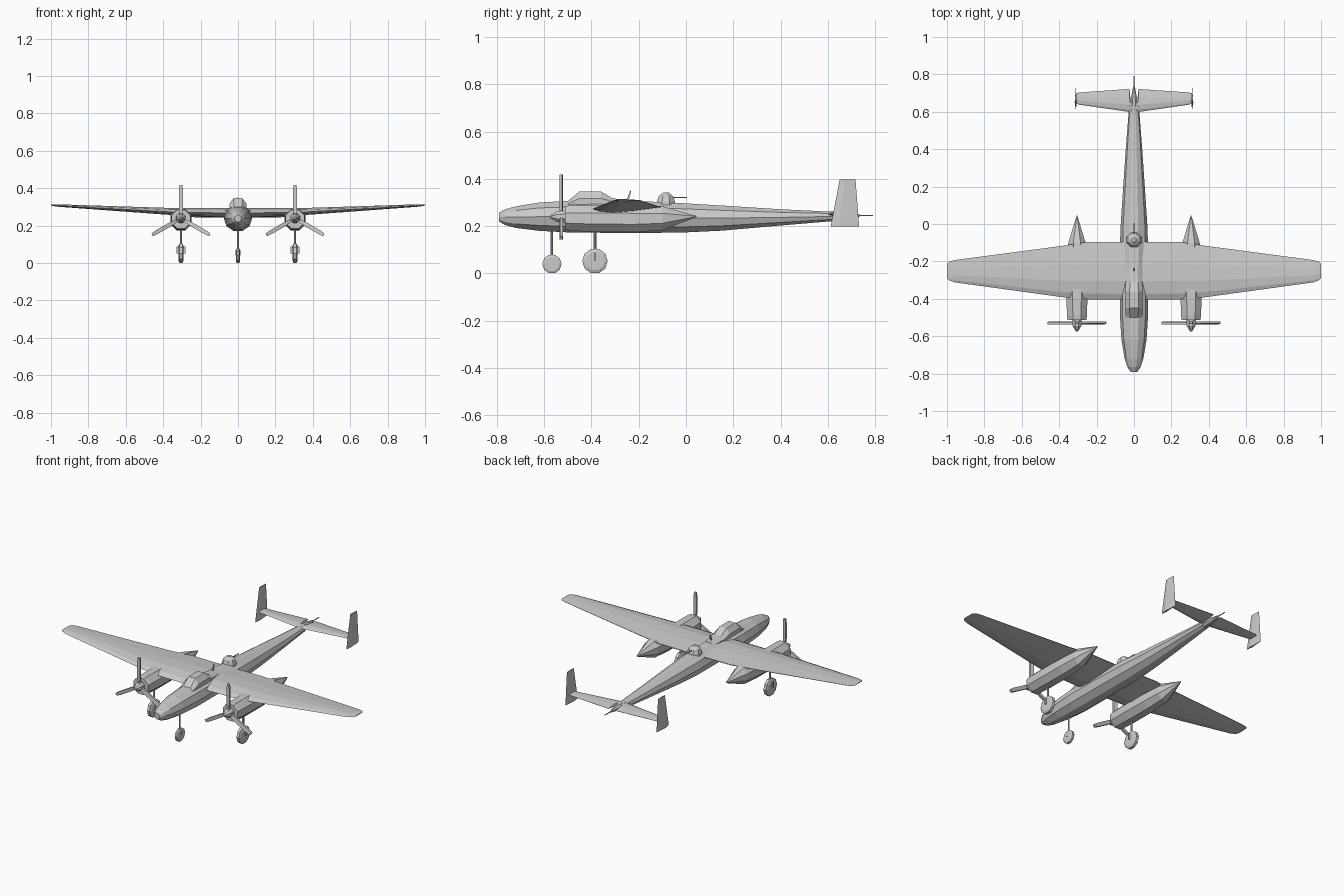
import bpy, bmesh
from math import sin, cos, pi
from mathutils import Matrix, Vector

if "Cube" in bpy.data.objects:
    bpy.data.objects.remove(bpy.data.objects["Cube"])


def loft(name, rings):
    """Skin a list of equal-length point rings and cap both ends."""
    bm = bmesh.new()
    vs = [[bm.verts.new(p) for p in r] for r in rings]
    n = len(rings[0])
    for a, b in zip(vs, vs[1:]):
        for i in range(n):
            j = (i + 1) % n
            bm.faces.new((a[i], a[j], b[j], b[i]))
    bm.faces.new(vs[0])
    bm.faces.new(vs[-1])
    bmesh.ops.recalc_face_normals(bm, faces=bm.faces)
    me = bpy.data.meshes.new(name)
    bm.to_mesh(me)
    bm.free()
    ob = bpy.data.objects.new(name, me)
    bpy.context.collection.objects.link(ob)
    return ob


def circle(n, phase=0.5):
    return [(cos(2 * pi * (i + phase) / n), sin(2 * pi * (i + phase) / n)) for i in range(n)]


def body(name, stations, n, x=0, phase=0.5):
    """Lengthwise body; stations are (y, centre z, half width, half height)."""
    return loft(name, [[(x + c * rx, y, z + s * rz) for c, s in circle(n, phase)]
                       for y, z, rx, rz in stations])


def rod(name, a, b, r, n=6):
    a, b = Vector(a), Vector(b)
    q = (b - a).to_track_quat('Z', 'Y')
    return loft(name, [[p + q @ Vector((c * r, s * r, 0)) for c, s in circle(n)] for p in (a, b)])


def box(name, centre, size):
    x, y, z = centre
    a, b, c = (s / 2 for s in size)
    return loft(name, [[(x - a, y - b, h), (x + a, y - b, h), (x + a, y + b, h), (x - a, y + b, h)]
                       for h in (z - c, z + c)])


def mirror(ob):
    m = ob.modifiers.new("mirror", 'MIRROR')
    m.use_clip = True
    return ob


AIRFOIL = [(0, 0), (.1, .3), (.32, .5), (.62, .4), (1, .04),
           (1, -.04), (.62, -.35), (.3, -.5), (.1, -.3)]


def wing(name, stations):
    """Half wing along +x; stations are (x, front y, back y, z, thickness, back lift)."""
    rings = [[(x, f + (b - f) * u, z + t * v + lift * u) for u, v in AIRFOIL]
             for x, f, b, z, t, lift in stations]
    return mirror(loft(name, rings))


def wheel(name, x, y, r, w):
    loft(name, [[(x + dx, y + c * k * r, r * .97 + s * k * r) for c, s in circle(10, 0)]
                for dx, k in ((-w, .75), (-w * .6, 1), (w * .6, 1), (w, .75))])


# Fuselage
body("fuselage", [(-.79, .238, .018, .02), (-.765, .238, .035, .035), (-.72, .238, .05, .048),
                  (-.62, .24, .067, .063), (-.48, .24, .076, .071), (-.25, .24, .076, .072),
                  (-.03, .235, .073, .066), (.15, .234, .061, .056), (.4, .237, .044, .036),
                  (.62, .241, .027, .021)], 10, phase=0)
body("tail_cone", [(.62, .243, .024, .02), (.67, .245, .018, .017), (.735, .245, .005, .005)], 8)
rod("tail_gun", (0, .72, .245), (0, .79, .245), .003)

# Cockpit canopy
loft("canopy", [[(-w, y, .285), (-w, y, zm), (-w * .5, y, zt), (w * .5, y, zt), (w, y, zm), (w, y, .285)]
                for y, w, zm, zt in ((-.5, .045, .295, .306), (-.45, .046, .317, .347),
                                     (-.36, .046, .317, .347), (-.31, .044, .303, .317),
                                     (-.22, .035, .298, .309))])

# Mast
loft("antenna_mast", [[(c * .004, y + s * r, z) for c, s in circle(4)]
                      for y, z, r in ((-.25, .3, .008), (-.234, .35, .003))])

# Top turret with gun
loft("turret", [[(c * r, -.085 + s * r, z) for c, s in circle(8)]
                for z, r in ((.285, .042), (.302, .042), (.327, .033), (.342, .012))])
rod("turret_gun", (0, -.07, .321), (0, .005, .321), .003)

# Main wing and tailplane
wing("wing", [(0, -.405, -.095, .268, .046, .01), (.24, -.403, -.095, .27, .044, .01),
              (.37, -.393, -.115, .274, .037, .008), (.96, -.312, -.193, .307, .013, .002),
              (.99, -.3, -.202, .309, .008, .001), (1.0, -.288, -.215, .31, .004, 0)])
wing("tailplane", [(0, .598, .66, .252, .02, 0), (.018, .598, .66, .252, .02, 0),
                   (.024, .599, .722, .252, .02, 0), (.295, .638, .703, .252, .012, 0),
                   (.311, .645, .698, .252, .006, 0)])

# Twin fins
mirror(loft("fin", [[(.311, f, z), (.311 + t, f + .3 * (b - f), z), (.311, b, z),
                     (.311 - t, f + .3 * (b - f), z)]
                    for z, f, b, t in ((.198, .612, .732, .006), (.398, .65, .717, .004))]))

for side, sx in (("left", .305), ("right", -.305)):
    # Engine nacelle and spinner
    body(side + "_nacelle", [(-.512, .235, .054, .054), (-.49, .234, .058, .058), (-.38, .232, .061, .061),
                             (-.22, .231, .059, .061), (-.1, .233, .05, .055), (.045, .241, .002, .002)],
         8, sx)
    body(side + "_spinner", [(-.574, .24, .006, .006), (-.545, .24, .025, .025), (-.505, .24, .028, .028)],
         8, sx)
    # Three propeller blades
    for k in range(3):
        blade = loft(f"{side}_blade_{k + 1}",
                     [[(-w, -.004, h), (w, -.008, h), (w, .004, h), (-w, .008, h)]
                      for h, w in ((.01, .006), (.06, .011), (.15, .011), (.178, .008))])
        blade.matrix_world = Matrix.Translation((sx, -.528, .24)) @ Matrix.Rotation(k * 2 * pi / 3, 4, 'Y')
    # Main landing gear
    wheel(side + "_wheel", sx, -.385, .054, .014)
    rod(side + "_strut", (sx, -.385, .08), (sx, -.385, .2), .006)
    box(side + "_wheel_bracket", (sx, -.385, .07), (.046, .006, .036))

# Nose landing gear
wheel("nose_wheel", 0, -.567, .041, .011)
rod("nose_strut", (0, -.567, .06), (0, -.567, .19), .005)
box("nose_wheel_bracket", (0, -.567, .055), (.028, .006, .028))
